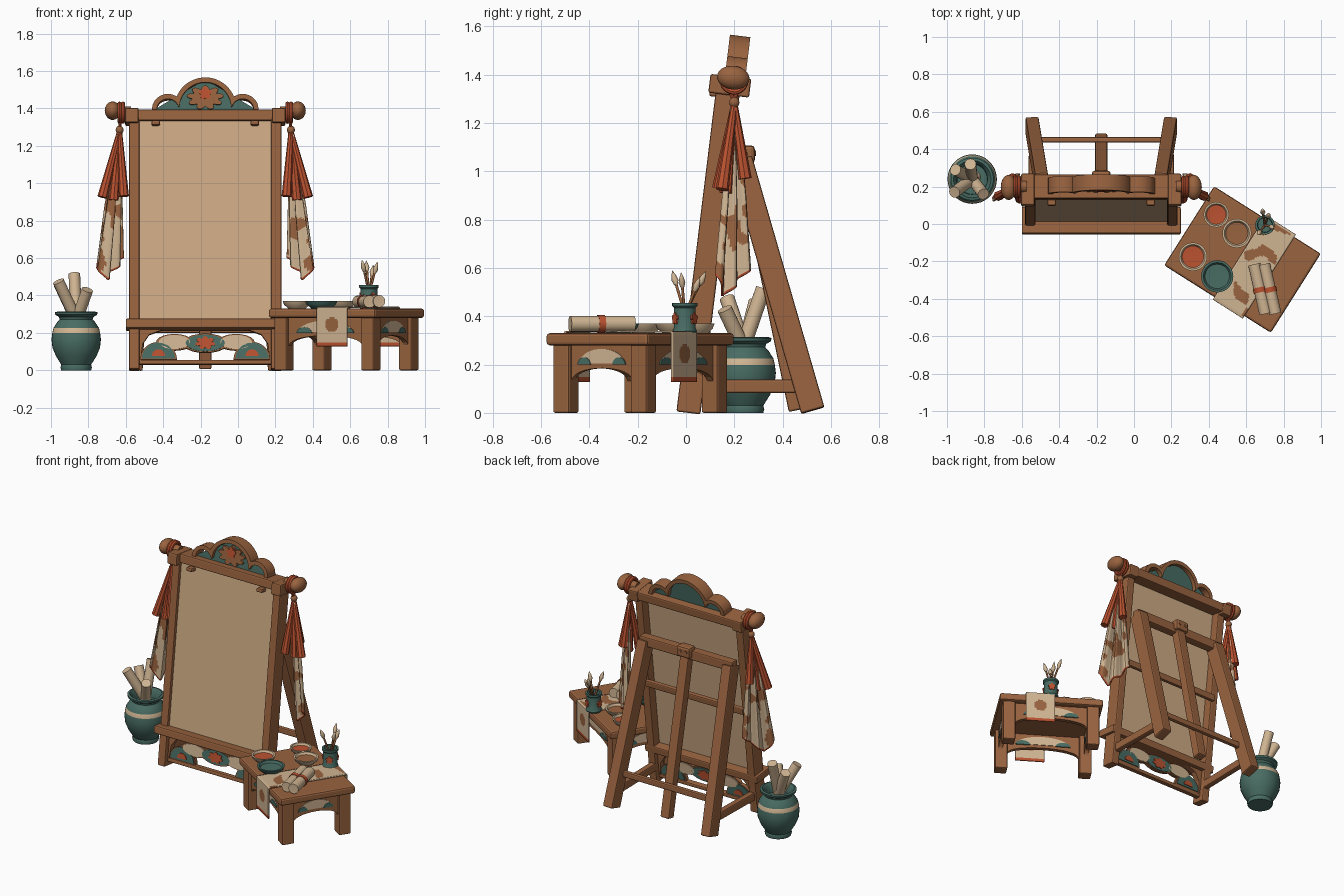
import bpy, bmesh
from math import sin, cos, pi, sqrt, radians
from mathutils import Vector, Matrix, noise

if "Cube" in bpy.data.objects:
    bpy.data.objects.remove(bpy.data.objects["Cube"])


def material(name, *rgb):
    m = bpy.data.materials.new(name)
    m.use_nodes = True
    m.diffuse_color = (*rgb, 1)
    m.node_tree.nodes["Principled BSDF"].inputs["Base Color"].default_value = (*rgb, 1)
    return m


wood = material("warm wood", .32, .125, .05)
canvas = material("canvas tan", .62, .41, .235)
cream = material("cream", .63, .46, .29)
teal = material("teal", .065, .15, .125)
orange = material("burnt orange", .5, .085, .03)

T = Matrix.Translation
I = Matrix.Identity(4)
MID = -.175
EASEL = T((MID, .01, 0)) @ Matrix.Rotation(radians(-7), 4, 'X')   # leaning front frame
BACK = T((MID, 0, 0))                                             # upright easel space
TABLE = T((.58, -.19, 0)) @ Matrix.Rotation(radians(-32.3), 4, 'Z')


def finish(name, bm, mats, M=I, rule=None, smooth=False, bevel=0, solid=0):
    bmesh.ops.recalc_face_normals(bm, faces=bm.faces)
    if rule:
        for i, f in enumerate(bm.faces):
            f.material_index = rule(f.calc_center_median(), f.normal, i)
    bm.transform(M)
    me = bpy.data.meshes.new(name)
    bm.to_mesh(me)
    bm.free()
    for m in mats if isinstance(mats, tuple) else (mats,):
        me.materials.append(m)
    ob = bpy.data.objects.new(name, me)
    bpy.context.collection.objects.link(ob)
    if smooth:
        me.shade_smooth()
        me.set_sharp_from_angle(angle=radians(40))
    if solid:
        mod = ob.modifiers.new("thickness", 'SOLIDIFY')
        mod.thickness, mod.offset = solid, 0
    if bevel:
        mod = ob.modifiers.new("soft edges", 'BEVEL')
        mod.width, mod.segments, mod.limit_method = bevel, 2, 'ANGLE'
    return ob


def box(name, c, size, M=I, mat=wood, bevel=.008):
    bm = bmesh.new()
    bmesh.ops.create_cube(bm, size=1, matrix=T(c) @ Matrix.Diagonal((*size, 1)))
    return finish(name, bm, mat, M, bevel=bevel)


def align(a, b):
    """Frame at a with its z axis pointing to b."""
    z = (Vector(b) - Vector(a)).normalized()
    y = z.cross((0, 1, 0) if abs(z.x) > .9 else (1, 0, 0)).normalized()
    m = Matrix((y.cross(z), y, z)).transposed().to_4x4()
    return T(a) @ m


def beam(name, a, b, w, d, M=I):
    n = (Vector(b) - Vector(a)).length
    return box(name, (0, 0, n / 2), (w, d, n), M @ align(a, b))


def plate(name, pts, y0, y1, mat, M=I, bevel=0):
    """Outline in x and z, extruded along y."""
    bm = bmesh.new()
    f = bm.faces.new([bm.verts.new((x, y0, z)) for x, z in pts])
    new = bmesh.ops.extrude_face_region(bm, geom=[f])["geom"]
    bmesh.ops.translate(bm, vec=(0, y1 - y0, 0),
                        verts=[v for v in new if isinstance(v, bmesh.types.BMVert)])
    return finish(name, bm, mat, M, bevel=bevel)


def sheet(name, f, nu, nv, mats, M=I, rule=None, solid=0):
    bm = bmesh.new()
    vs = [[bm.verts.new(f(u / nu, v / nv)) for u in range(nu + 1)] for v in range(nv + 1)]
    for v in range(nv):
        for u in range(nu):
            bm.faces.new((vs[v][u], vs[v][u + 1], vs[v + 1][u + 1], vs[v + 1][u]))
    if not solid:
        bmesh.ops.remove_doubles(bm, verts=bm.verts, dist=1e-5)
    return finish(name, bm, mats, M, rule, True, solid=solid)


def lathe(name, prof, mats, M=I, rule=None, seg=28):
    def f(u, v):
        r, z = prof[round(v * (len(prof) - 1))]
        return r * cos(2 * pi * u), r * sin(2 * pi * u), z
    return sheet(name, f, seg, len(prof) - 1, mats, M, rule)


def rod(name, a, b, r, mats, M=I, r2=None, seg=20):
    n = (Vector(b) - Vector(a)).length
    r2 = r2 or r
    prof = [(0, 0), (r, 0), (r2, n), (r2 * .75, n), (0, n - .002)]
    return lathe(name, prof, mats, M @ align(a, b), lambda c, nn, i: int(len(c.xy) < r2 * .6), seg)


def ball(name, c, size, mat, M=I):
    prof = [(.5 * sin(pi * k / 12), -.5 * cos(pi * k / 12)) for k in range(13)]
    return lathe(name, prof, mat, M @ T(c) @ Matrix.Diagonal((*size, 1)))


def ring(name, c, R, r, mat, M):
    prof = [(R + r * cos(k * pi / 4), r * sin(k * pi / 4)) for k in range(9)]
    return lathe(name, prof, mat, M @ T(c) @ Matrix.Rotation(pi / 2, 4, 'Y'))


def lotus(cx, cz, w, h, n=7):
    """Petalled outline."""
    pts = []
    for k in range(n * 6):
        a = 2 * pi * k / (n * 6)
        r = .68 + .32 * abs(cos(n * a / 2))
        pts.append((cx + w * r * sin(a), cz + h * r * cos(a)))
    return pts


def oval(cx, cz, w, h, a0=0, a1=2 * pi, n=20):
    return [(cx + w * cos(a0 + (a1 - a0) * k / n), cz + h * sin(a0 + (a1 - a0) * k / n))
            for k in range(n + (a1 - a0 < 6))]


# Leaning frame with canvas
box("canvas_panel", (0, -.02, .8), (.73, .02, 1.1), EASEL, canvas, 0)
box("top_rail", (0, .02, 1.37), (.8, .13, .06), EASEL)
box("bottom_ledge", (0, -.022, .242), (.85, .145, .052), EASEL)
box("back_crossbar", (0, .055, .73), (.74, .03, .045), EASEL)
box("panel_rail", (0, 0, .042), (.72, .04, .026), EASEL)
for s in (-1, 1):
    box("frame_post", (s * .38, 0, .68), (.055, .1, 1.36), EASEL)
    box("corner_block", (s * .392, .005, 1.365), (.072, .17, .078), EASEL)
    box("canvas_clip", (s * .265, -.05, 1.325), (.045, .05, .025), EASEL)
    rod("finial_neck", (s * .4, .02, 1.39), (s * .49, .02, 1.395), .032, wood, EASEL)
    ball("finial_knob", (s * .495, .015, 1.4), (.085, .135, .098), wood, EASEL)
    for k in range(2):
        ring("cord_wrap", (s * (.44 + k * .018), .02, 1.39), .048, .012, orange, EASEL)

# Crest
def hill(x, cut):
    x = abs(x)
    tops = [cz + sqrt(max(0, (r - cut) ** 2 - (x - cx) ** 2))
            for cx, cz, r in ((0, 1.41, .165), (.2, 1.4, .086)) if abs(x - cx) < r - cut]
    return max(tops + [1.4])


xs = [k / 60 - 1 for k in range(121)]
outer = [(x * .286, hill(x * .286, 0)) for x in xs]
inner = [(x * .26, hill(x * .26, .026)) for x in xs]
plate("crest_arch", outer + inner[::-1], -.02, .065, wood, EASEL)
hump = [(x, max(1.4, min(z, 1.4 + (.28 - abs(x)) * .6))) for x, z in inner]
plate("crest_panel", [(-.27, 1.39)] + hump + [(.27, 1.39)], .005, .035, teal, EASEL)
plate("crest_flower", lotus(0, 1.468, .1, .066, 9), -.012, .006, wood, EASEL)
plate("crest_flower_heart", lotus(0, 1.49, .035, .036, 5), -.018, -.01, orange, EASEL)

# Carved panel under the ledge
def inlay(name, pts, grow, mat):
    cx, cz = (sum(p[i] for p in pts) / len(pts) for i in (0, 1))
    rim = [(cx + (x - cx) * grow, cz + (z - cz) * grow) for x, z in pts]
    plate(name + "_rim", rim, -.012, .012, wood, EASEL)
    plate(name, pts, -.018, .018, mat, EASEL)


inlay("centre_inlay", oval(0, .145, .105, .045), 1.14, teal)
plate("panel_flower", lotus(0, .145, .055, .036), -.024, .024, orange, EASEL)
for s in (-1, 1):
    inlay("cream_inlay", oval(s * .165, .15, .085, .038), 1.16, cream)
    inlay("fan_inlay", oval(s * .25, .062, .088, .085, 0, pi), 1.12, teal)
    plate("fan_heart", oval(s * .25, .075, .035, .035, 0, pi), -.023, .023, orange, EASEL)
    corner = [(s * .36, .22), (s * .22, .22), (s * .3, .19), (s * .335, .14), (s * .345, .05), (s * .36, .05)]
    plate("corner_bracket", corner, -.02, .02, wood, EASEL)

# Rear stand
for s in (-1, 1):
    beam("rear_leg", (s * .37, .525, .01), (s * .32, .225, 1.05), .07, .1, BACK)
    beam("side_stretcher", (s * .375, .02, .11), (s * .365, .49, .11), .04, .055, BACK)
beam("centre_strut", (0, .455, .01), (0, .235, 1.06), .065, .06, BACK)
box("rear_top_bar", (0, .225, 1.05), (.7, .06, .065), BACK)
box("rear_low_bar", (0, .45, .22), (.7, .03, .04), BACK)
box("hinge_block", (0, .25, 1.07), (.1, .07, .075), BACK, bevel=.015)
for s in (-1, 1):
    rod("hinge_peg", (s * .022, .28, 1.075), (s * .022, .29, 1.075), .011, wood, BACK)

# Hanging cloths and tassels, mirrored
def blotch(scale, hem):
    def rule(c, n, i):
        if hem(i):
            return 2
        return int(noise.noise(c * scale) > .12)
    return rule


for s in (-1, 1):
    def drape(u, v):
        lo = Vector((.435 + .14 * u, .265 - .145 * u, .6 - .12 * min(u / .72, (1 - u) / .28 * .75 + .25)))
        hi = Vector((.452 + .02 * u, .215 - .03 * u, 1.26))
        p = hi.lerp(lo, v ** .9)
        w = .016 * sin(u * 5 * pi) * min(1, v * 2)
        return s * (p.x + w), p.y + w * .7, p.z
    sheet("hanging_cloth", drape, 30, 60, (cream, wood, orange), BACK,
          blotch(13, lambda i: i // 30 > 58), .008)
    for x, y, z in ((.55, .15, .925), (.475, .245, .97), (.435, .135, .93), (.49, .165, .91)):
        rod("sash_tail", (s * .458, .2, 1.28), (s * x, y, z), .013, orange, BACK, .027, 8)
    ball("tassel_bead", (s * .458, .2, 1.285), (.042, .042, .045), wood, BACK)
    for d in (-.025, .025):
        rod("tassel_cord", (s * .458, .2, 1.29), (s * .45, .195 + d, 1.36), .008, orange, BACK, seg=8)

# Table
box("table_top", (0, 0, .305), (.675, .5, .05), TABLE, bevel=.012)
for sx in (-1, 1):
    for sy in (-1, 1):
        box("table_leg", (sx * .275, sy * .19, .145), (.08, .08, .29), TABLE)
for k in range(4):
    half, dist = ((.24, .195), (.155, .28))[k % 2]
    side = TABLE @ Matrix.Rotation(k * pi / 2, 4, 'Z') @ T((0, -dist, 0))
    arch = [(half * cos(pi * t / 16), .1 + .085 * sin(pi * t / 16) ** .6) for t in range(17)]
    plate("table_apron", [(-half, .285), (half, .285)] + arch, -.014, .014, wood, side)
    plate("apron_inlay", oval(0, .205, half * .7, .06, 0, pi), -.018, .018, cream, side)
    for s in (-1, 1):
        plate("apron_fan", oval(s * half * .55, .2, half * .2, .03, 0, pi), -.021, .021, teal, side)

# Runner over the table, hanging at both ends
def runner(u, v):
    t = v * .94 - .47
    y = max(-.262, min(.262, t))
    return -.02 + .19 * u, y, .336 - max(0, abs(t) - .262)


def runner_rule(c, n, i):
    if i // 24 in (0, 1, 94, 95):
        return 2
    if abs(c.y) > .255:
        return int((Vector((c.x - .075, c.z - .245))).length < .04)
    return int(noise.noise(c * 10) > .2)


sheet("table_runner", runner, 24, 96, (cream, wood, orange), TABLE, runner_rule, .008)

# Paint bowls
for x, y, r, shell, paint in ((.44, .05, .068, cream, orange), (.55, -.05, .078, cream, wood),
                              (.315, -.175, .076, cream, orange), (.445, -.28, .086, teal, teal)):
    prof = [(0, 0), (r * .6, 0), (r * .9, .02), (r, .04), (r * .86, .04), (r * .76, .026), (0, .024)]
    lathe("paint_bowl", prof, (shell, paint), T((x, y, .33)),
          lambda c, n, i: int(n.z > .5 and c.z < .03))

# Brush pot
POT = T((.7, -.005, .33))
lathe("brush_pot", [(0, 0), (.046, 0), (.05, .01), (.045, .02), (.045, .105), (.052, .112), (.052, .125),
                    (.04, .125), (.038, .09), (0, .09)], teal, POT)
for k in range(3):
    spin = POT @ Matrix.Rotation(k * 2 * pi / 3 + .5, 4, 'Z')
    plate("pot_flower", lotus(0, .06, .024, .026, 5), -.049, -.041, orange, spin)
for x, y, z in ((-.025, -.035, .2), (.03, -.01, .19), (.015, .04, .175), (-.01, .06, .2)):
    base, tip = Vector((-x * .4, -y * .4, .03)), Vector((x, y, z))
    rod("brush_handle", base, tip, .006, wood, POT, seg=10)
    lathe("brush_bristles", [(0, 0), (.008, 0), (.014, .02), (.009, .042), (0, .065)], cream,
          POT @ align(base, tip) @ T((0, 0, (tip - base).length)), seg=12)

# Tied scroll pair lying on the runner
for dx, dz in ((-.022, 0), (.03, .002)):
    rod("table_scroll", (.665 + dx, -.215, .367 + dz), (.725 + dx, -.48, .367 + dz), .033, (cream, wood))
    rod("scroll_tie", (.693 + dx, -.338, .367 + dz), (.699 + dx, -.365, .367 + dz), .037, orange)

# Vase with scrolls
VASE = T((-.865, .24, 0))
lathe("vase", [(0, 0), (.08, 0), (.084, .015), (.08, .03), (.108, .075), (.127, .12), (.132, .165), (.128, .198),
               (.122, .225), (.103, .255), (.088, .272), (.092, .285), (.112, .297), (.114, .31),
               (.1, .314), (.082, .29), (.08, .25), (0, .25)], (teal, cream), VASE,
      lambda c, n, i: int(.198 < c.z < .225), 36)
for x, y, z in ((-.01, .08, .515), (-.09, .05, .46), (-.095, -.07, .475), (.06, -.08, .43)):
    rod("vase_scroll", (-x * .35, -y * .35, .2), (x, y, z), .031, (cream, wood), VASE)
